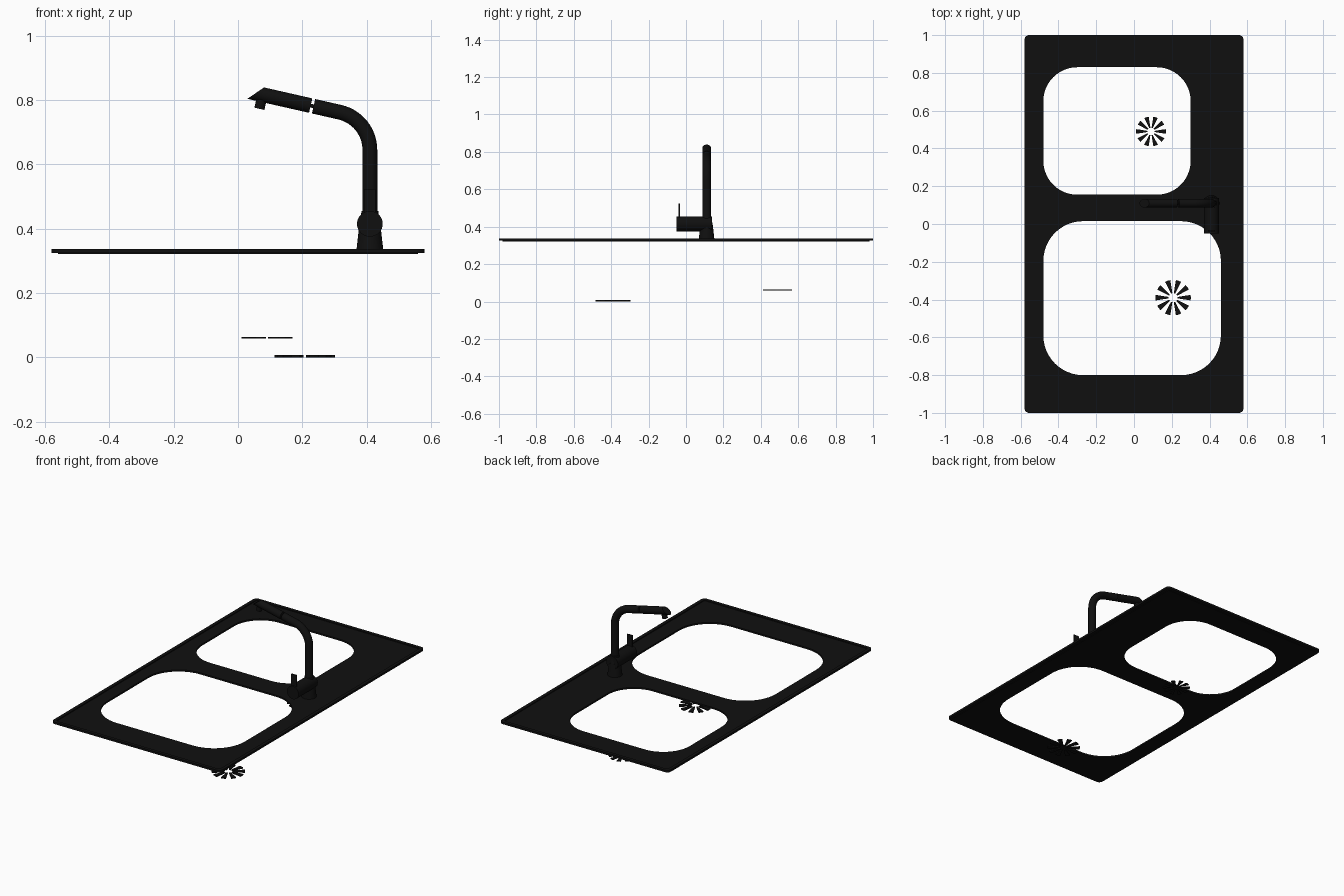
import bpy, bmesh, math
from mathutils import Matrix, Vector

if "Cube" in bpy.data.objects:
    bpy.data.objects.remove(bpy.data.objects["Cube"])

black = bpy.data.materials.new("matt_black")
black.use_nodes = True
colour = (0.005, 0.005, 0.005, 1)
black.diffuse_color = colour
black.node_tree.nodes["Principled BSDF"].inputs["Base Color"].default_value = colour


def add_mesh(name, mesh, smooth=False):
    obj = bpy.data.objects.new(name, mesh)
    bpy.context.collection.objects.link(obj)
    mesh.materials.clear()
    mesh.materials.append(black)
    if smooth:
        bpy.ops.object.select_all(action='DESELECT')
        obj.select_set(True)
        bpy.context.view_layer.objects.active = obj
        bpy.ops.object.shade_smooth_by_angle(angle=math.radians(35))
    return obj


def from_bmesh(name, bm, smooth=False):
    bmesh.ops.recalc_face_normals(bm, faces=bm.faces)
    mesh = bpy.data.meshes.new(name)
    bm.to_mesh(mesh)
    bm.free()
    return add_mesh(name, mesh, smooth)


def from_curve(name, curve, smooth=False):
    temp = bpy.data.objects.new(name + "_path", curve)
    bpy.context.collection.objects.link(temp)
    bpy.context.view_layer.update()
    graph = bpy.context.evaluated_depsgraph_get()
    mesh = bpy.data.meshes.new_from_object(temp.evaluated_get(graph))
    bpy.data.objects.remove(temp)
    return add_mesh(name, mesh, smooth)


def add_spline(curve, points, closed):
    spline = curve.splines.new('POLY')
    spline.points.add(len(points) - 1)
    for p, co in zip(spline.points, points):
        p.co = (*co, 1)
    spline.use_cyclic_u = closed


def rounded_rect(x0, x1, y0, y1, r, steps=12):
    corners = [(x1 - r, y1 - r), (x0 + r, y1 - r), (x0 + r, y0 + r), (x1 - r, y0 + r)]
    points = []
    for quarter, (cx, cy) in enumerate(corners):
        for i in range(steps + 1):
            a = math.pi / 2 * (quarter + i / steps)
            points.append((cx + r * math.cos(a), cy + r * math.sin(a), 0))
    return points


def slab(name, outlines, z0, z1):
    curve = bpy.data.curves.new(name, 'CURVE')
    curve.dimensions = '2D'
    curve.fill_mode = 'BOTH'
    curve.extrude = (z1 - z0) / 2
    for points in outlines:
        add_spline(curve, points, True)
    obj = from_curve(name, curve, True)
    obj.location.z = (z0 + z1) / 2


def cylinder(name, start, end, r0, r1, sides=32, skew=0):
    start, end = Vector(start), Vector(end)
    axis = end - start
    bm = bmesh.new()
    bmesh.ops.create_cone(bm, cap_ends=True, segments=sides, radius1=r0,
                          radius2=r1, depth=axis.length)
    turn = Vector((0, 0, 1)).rotation_difference(axis).to_matrix().to_4x4()
    tip = [v for v in bm.verts if v.co.z > 0]
    bmesh.ops.transform(bm, matrix=Matrix.Translation((start + end) / 2) @ turn, verts=bm.verts)
    # Slant the far end so its lower side reaches further
    direction = axis.normalized()
    for v in tip:
        v.co -= direction * (v.co - end).z * skew
    return from_bmesh(name, bm, True)


def drain(name, x, y, z, inner, outer, thickness, slots=10):
    bm = bmesh.new()
    half = math.pi / slots / 2
    for i in range(slots):
        a = math.tau * i / slots
        corners = [(inner, a - half), (outer, a - half), (outer, a), (outer, a + half), (inner, a + half)]
        face = bm.faces.new([bm.verts.new((x + r * math.cos(t), y + r * math.sin(t), z))
                             for r, t in corners])
        new = bmesh.ops.extrude_face_region(bm, geom=[face])["geom"]
        bmesh.ops.translate(bm, vec=(0, 0, thickness),
                            verts=[g for g in new if isinstance(g, bmesh.types.BMVert)])
    from_bmesh(name, bm)


# Worktop with two bowl openings and a slightly raised rim
inner_edge = rounded_rect(-0.56, 0.56, -0.98, 0.98, 0.01, 6)
back_hole = rounded_rect(-0.48, 0.30, 0.155, 0.83, 0.18)
front_hole = rounded_rect(-0.48, 0.46, -0.80, 0.015, 0.21)
slab("sink_deck", [inner_edge, back_hole, front_hole], 0.322, 0.332)
slab("sink_rim", [rounded_rect(-0.58, 0.58, -1, 1, 0.025, 6), inner_edge], 0.325, 0.3375)

# Slotted drains
drain("front_drain", 0.207, -0.39, 0.0, 0.024, 0.094, 0.007)
drain("back_drain", 0.09, 0.49, 0.058, 0.02, 0.079, 0.005)

# Tap base, valve body and lever
tx, ty = 0.41, 0.11
cylinder("tap_base", (tx, ty, 0.323), (tx, ty, 0.41), 0.043, 0.033)
cylinder("tap_collar", (tx, ty, 0.41), (tx, ty, 0.455), 0.032, 0.026)
cylinder("valve_body", (tx, -0.05, 0.415), (tx, 0.138, 0.415), 0.04, 0.04)
bm = bmesh.new()
bmesh.ops.create_cube(bm, size=1, matrix=Matrix.Translation((tx, -0.036, 0.483)) @ Matrix.Diagonal((0.036, 0.007, 0.08, 1)))
from_bmesh("tap_lever", bm)

# Bent tap pipe
tilt = math.radians(12.8)
along = Vector((-math.cos(tilt), 0, math.sin(tilt)))
bend, sweep = 0.12, math.pi / 2 - tilt
path = [(tx, ty, 0.43)]
for i in range(15):
    a = sweep * i / 14
    path.append((tx - bend * (1 - math.cos(a)), ty, 0.645 + bend * math.sin(a)))
elbow = Vector(path[-1])
path.append(elbow + along * ((elbow.x - 0.235) / math.cos(tilt)))
curve = bpy.data.curves.new("tap_pipe", 'CURVE')
curve.dimensions = '3D'
curve.bevel_depth = 0.023
curve.bevel_resolution = 6
curve.use_fill_caps = True
add_spline(curve, path, False)
from_curve("tap_pipe", curve, True)

# Pull-out spout head with slanted tip, plus its nozzle
head = elbow + along * ((elbow.x - 0.226) / math.cos(tilt))
tip = elbow + along * ((elbow.x - 0.055) / math.cos(tilt))
cylinder("spout_head", head, tip, 0.023, 0.023, skew=0.95)
cylinder("spout_core", head + Vector((0.02, 0, -0.005)), head, 0.006, 0.006, 12)
down = Vector((-math.sin(tilt), 0, -math.cos(tilt)))
mouth = tip - along * 0.022
cylinder("spout_nozzle", mouth, mouth + down * 0.045, 0.016, 0.016, 24)
